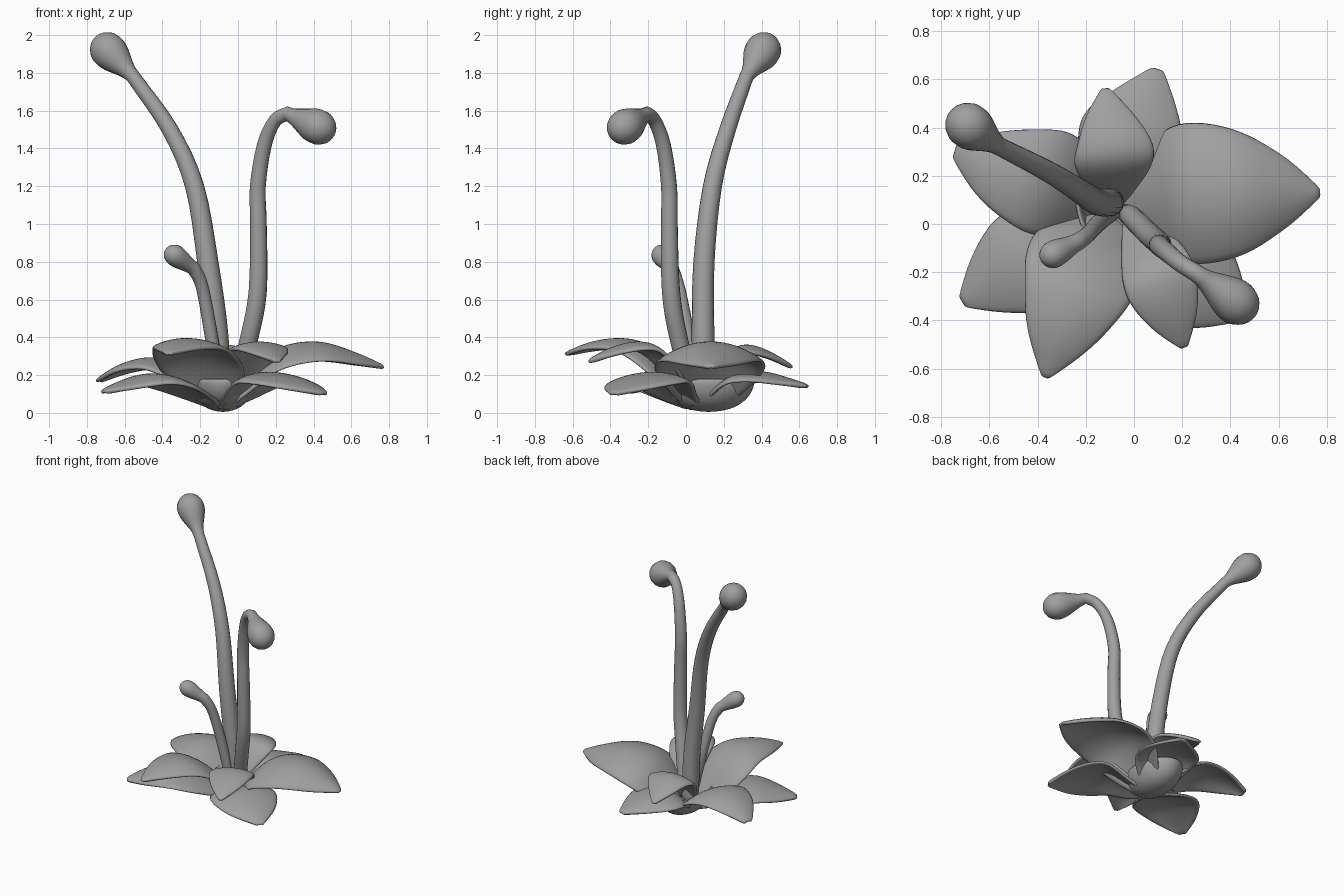
import bpy, math
from mathutils import Vector

cube = bpy.data.objects.get("Cube")
if cube:
    bpy.data.objects.remove(cube)

grey = bpy.data.materials.new("plain_grey")
grey.use_nodes = True
grey.diffuse_color = (0.35, 0.35, 0.35, 1)
grey.node_tree.nodes["Principled BSDF"].inputs["Base Color"].default_value = grey.diffuse_color


def add_object(name, verts, faces):
    mesh = bpy.data.meshes.new(name)
    mesh.from_pydata(verts, [], faces)
    mesh.materials.append(grey)
    mesh.shade_smooth()
    obj = bpy.data.objects.new(name, mesh)
    bpy.context.collection.objects.link(obj)
    return obj


def spline(rows, steps):
    """Smooth curve through rows of x, y, z, radius."""
    p = [Vector(r) for r in rows]
    p = [2 * p[0] - p[1]] + p + [2 * p[-1] - p[-2]]
    out = []
    for i in range(1, len(p) - 2):
        a, b, c, d = p[i - 1:i + 3]
        for k in range(steps):
            t = k / steps
            out.append(0.5 * (2 * b + (c - a) * t + (2 * a - 5 * b + 4 * c - d) * t * t
                              + (3 * b - a - 3 * c + d) * t ** 3))
    return out + [p[-2]]


def grid_faces(rows, cols, closed=False):
    last = cols if closed else cols - 1
    return [(r * cols + c, r * cols + (c + 1) % cols,
             (r + 1) * cols + (c + 1) % cols, (r + 1) * cols + c)
            for r in range(rows - 1) for c in range(last)]


def thicken(obj, amount):
    mod = obj.modifiers.new("thickness", 'SOLIDIFY')
    mod.thickness = amount
    mod.offset = 0
    sub = obj.modifiers.new("rounding", 'SUBSURF')
    sub.levels = sub.render_levels = 1


def petal(name, rows, droop):
    """Arched leaf blade: rows of x, y, z, half width from base to tip."""
    cols = 9
    start, end = Vector(rows[0][:2]), Vector(rows[-1][:2])
    d = (end - start).normalized()
    side = Vector((-d.y, d.x, 0))
    path = spline(rows, 3)
    verts = []
    for x, y, z, w in path:
        for c in range(cols):
            s = 2 * c / (cols - 1) - 1
            drop = droop * (w / 0.25) * s * s
            verts.append(Vector((x, y, z - drop)) + side * (s * max(w, 0.008)))
    thicken(add_object(name, verts, grid_faces(len(path), cols)), 0.024)


def stamen(name, rows, tip, radius):
    """Bent tapering tube that swells into a teardrop bulb ending at the tip."""
    path = spline(rows, 4)
    neck = path[-1]
    span = Vector(tip) - neck.xyz
    widest = 1 - radius * 1.1 / span.length
    for k in range(1, 17):
        u = math.sin(math.pi / 2 * k / 16)
        if u < widest:
            t = u / widest
            r = neck.w + (radius - neck.w) * t * t * (3 - 2 * t)
        else:
            t = (u - widest) / (1 - widest)
            r = max(radius * math.sqrt(max(1 - t * t, 0)), 0.002)
        path.append(Vector((*(neck.xyz + span * u), r)))
    sides, verts = 16, []
    ref = Vector((1, 0, 0))
    for i, p in enumerate(path):
        tangent = (path[min(i + 1, len(path) - 1)].xyz - path[max(i - 1, 0)].xyz).normalized()
        ref = (ref - tangent * ref.dot(tangent)).normalized()
        other = tangent.cross(ref)
        for s in range(sides):
            a = math.tau * s / sides
            verts.append(p.xyz + (ref * math.cos(a) + other * math.sin(a)) * p.w)
    faces = grid_faces(len(path), sides, True)
    faces += [tuple(range(sides))[::-1], tuple(range(len(verts) - sides, len(verts)))]
    add_object(name, verts, faces)


# Large upper petals
petal("upper_petal_left", [(-.08, .08, .03, .06), (.05, .11, .18, .2), (.2, .125, .33, .295),
      (.42, .13, .37, .27), (.62, .135, .31, .155), (.775, .13, .24, .01)], .09)
petal("upper_petal_front", [(-.1, .03, .05, .07), (-.17, -.09, .24, .225), (-.22, -.2, .34, .245),
      (-.26, -.32, .385, .21), (-.32, -.48, .37, .135), (-.37, -.64, .31, .01)], .06)
petal("upper_petal_right", [(-.1, .1, .03, .05), (-.2, .14, .14, .15), (-.33, .165, .25, .225),
      (-.46, .2, .285, .205), (-.61, .25, .25, .14), (-.745, .31, .17, .03)], .06)

# Lower petals
petal("lower_petal_right", [(-.1, .05, .03, .05), (-.2, -.02, .1, .14), (-.33, -.1, .17, .215),
      (-.46, -.17, .2, .225), (-.6, -.25, .16, .14), (-.715, -.325, .11, .02)], .05)
petal("lower_petal_front", [(-.08, .05, .03, .05), (.02, -.06, .12, .15), (.12, -.14, .2, .225),
      (.22, -.22, .2, .23), (.34, -.31, .16, .16), (.46, -.385, .1, .02)], .05)
petal("lower_petal_back", [(-.08, .08, .03, .05), (-.06, .18, .13, .15), (-.03, .28, .2, .215),
      (0, .4, .21, .215), (.05, .52, .18, .135), (.1, .645, .14, .02)], .05)

# Small inner petals
petal("inner_petal_back", [(-.1, .08, .08, .05), (-.09, .16, .22, .11), (-.085, .25, .33, .165),
      (-.08, .34, .35, .155), (-.1, .45, .31, .1), (-.12, .565, .24, .01)], .06)
petal("inner_petal_front", [(-.01, .02, .1, .04), (.05, -.08, .24, .11), (.09, -.18, .35, .15),
      (.125, -.28, .365, .15), (.17, -.4, .33, .1), (.21, -.515, .27, .01)], .05)

# Open cup under the petals
cup_verts = []
for r in range(7):
    a = math.pi / 2 * (r + 0.2) / 6.2
    for s in range(20):
        b = math.tau * s / 20
        wide = math.sin(a) ** 0.85
        cup_verts.append((-.08 + .16 * wide * math.cos(b),
                          .12 + .24 * wide * math.sin(b), .18 - .165 * math.cos(a)))
cup = add_object("flower_cup", cup_verts, grid_faces(7, 20, True) + [tuple(range(20))[::-1]])
thicken(cup, 0.02)

# Stamens
stamen("tall_stamen", [(-.1, .09, .05, .06), (-.11, .09, .4, .06), (-.16, .095, .8, .056),
       (-.23, .14, 1.2, .05), (-.36, .22, 1.5, .044), (-.555, .32, 1.78, .038)],
       (-.75, .45, 1.985), .096)
stamen("bent_stamen", [(-.03, .05, .05, .045), (.06, -.04, .4, .048), (.105, -.08, .65, .048),
       (.108, -.088, 1, .044), (.105, -.09, 1.2, .042), (.14, -.12, 1.42, .039),
       (.195, -.165, 1.545, .036), (.26, -.205, 1.585, .037)],
       (.5, -.38, 1.48), .094)
stamen("short_stamen", [(-.08, .05, .05, .03), (-.14, .01, .4, .035), (-.175, -.025, .6, .034),
       (-.2, -.05, .7, .034), (-.235, -.075, .765, .037)],
       (-.38, -.15, .865), .057)
